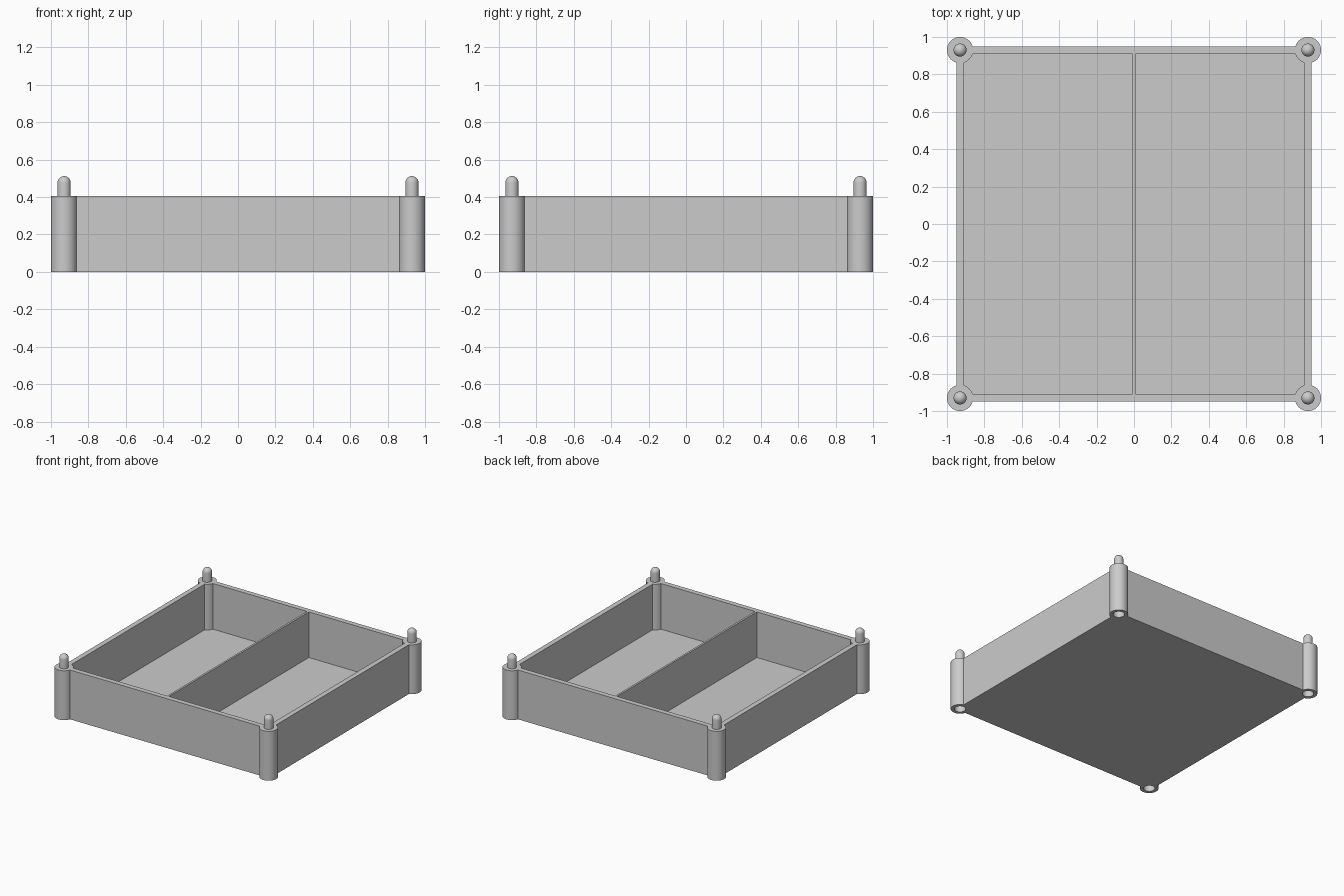
import bpy
import bmesh
import math

if "Cube" in bpy.data.objects:
    bpy.data.objects.remove(bpy.data.objects["Cube"], do_unlink=True)

HEIGHT, OUTER, INNER, FLOOR = 0.405, 0.95, 0.908, 0.03
DIVIDER = 0.008          # half thickness of the divider
POST_AT, POST_R, PEG_R, SOCKET_R = 0.93, 0.07, 0.035, 0.043
PEG_TOP, SOCKET_DEPTH = 0.512, 0.13

grey = bpy.data.materials.new("light grey plastic")
grey.use_nodes = True
colour = (0.6, 0.6, 0.6, 1)
grey.diffuse_color = colour
grey.node_tree.nodes["Principled BSDF"].inputs["Base Color"].default_value = colour


def box(name, x0, x1, y0, y1, z0, z1):
    bpy.ops.mesh.primitive_cube_add(
        size=1, location=((x0 + x1) / 2, (y0 + y1) / 2, (z0 + z1) / 2))
    ob = bpy.context.object
    ob.name = name
    ob.scale = (x1 - x0, y1 - y0, z1 - z0)
    bpy.ops.object.transform_apply(location=True, scale=True, rotation=False)
    ob.data.materials.append(grey)
    return ob


def cylinder(name, x, y, radius, z0, z1):
    bpy.ops.mesh.primitive_cylinder_add(
        vertices=48, radius=radius, depth=z1 - z0, location=(x, y, (z0 + z1) / 2))
    ob = bpy.context.object
    ob.name = name
    ob.data.materials.append(grey)
    return ob


def combine(target, tool, operation):
    mod = target.modifiers.new("cut", "BOOLEAN")
    mod.operation, mod.solver, mod.object = operation, "EXACT", tool
    bpy.context.view_layer.objects.active = target
    bpy.ops.object.modifier_apply(modifier=mod.name)
    bpy.data.objects.remove(tool, do_unlink=True)


def smooth(ob):
    bpy.ops.object.select_all(action="DESELECT")
    ob.select_set(True)
    bpy.context.view_layer.objects.active = ob
    bpy.ops.object.shade_smooth_by_angle(angle=math.radians(30))


def lathe(name, x, y, profile):
    """Spin a radius/height profile around the vertical axis."""
    bm = bmesh.new()
    verts = [bm.verts.new((r, 0, z)) for r, z in profile]
    edges = [bm.edges.new(pair) for pair in zip(verts, verts[1:])]
    bmesh.ops.spin(bm, geom=verts + edges, cent=(0, 0, 0), axis=(0, 0, 1),
                   angle=math.tau, steps=32)
    bmesh.ops.remove_doubles(bm, verts=bm.verts, dist=0.0001)
    bmesh.ops.recalc_face_normals(bm, faces=bm.faces)
    mesh = bpy.data.meshes.new(name)
    bm.to_mesh(mesh)
    bm.free()
    mesh.materials.append(grey)
    ob = bpy.data.objects.new(name, mesh)
    ob.location = (x, y, 0)
    bpy.context.collection.objects.link(ob)
    return ob


# Tray body with two compartments either side of the divider
tray = box("tray", -OUTER, OUTER, -OUTER, OUTER, 0, HEIGHT)
for x0, x1 in ((-INNER, -DIVIDER), (DIVIDER, INNER)):
    pocket = box("pocket_cutter", x0, x1, -INNER, INNER, FLOOR, HEIGHT + 0.1)
    combine(tray, pocket, "DIFFERENCE")

# Corner posts, their stacking sockets below and round-tipped pegs above
dome_base = PEG_TOP - PEG_R
dome = [(PEG_R * math.cos(math.pi / 2 * i / 8),
         dome_base + PEG_R * math.sin(math.pi / 2 * i / 8)) for i in range(9)]
for side, sx in (("left", 1), ("right", -1)):
    for end, sy in (("front", -1), ("back", 1)):
        x, y = sx * POST_AT, sy * POST_AT
        combine(tray, cylinder("post", x, y, POST_R, 0, HEIGHT), "UNION")
        combine(tray, cylinder("socket_cutter", x, y, SOCKET_R, -0.1, SOCKET_DEPTH),
                "DIFFERENCE")
        smooth(lathe(f"peg_{end}_{side}", x, y,
                     [(0, HEIGHT - 0.01), (PEG_R, HEIGHT - 0.01)] + dome))
smooth(tray)
